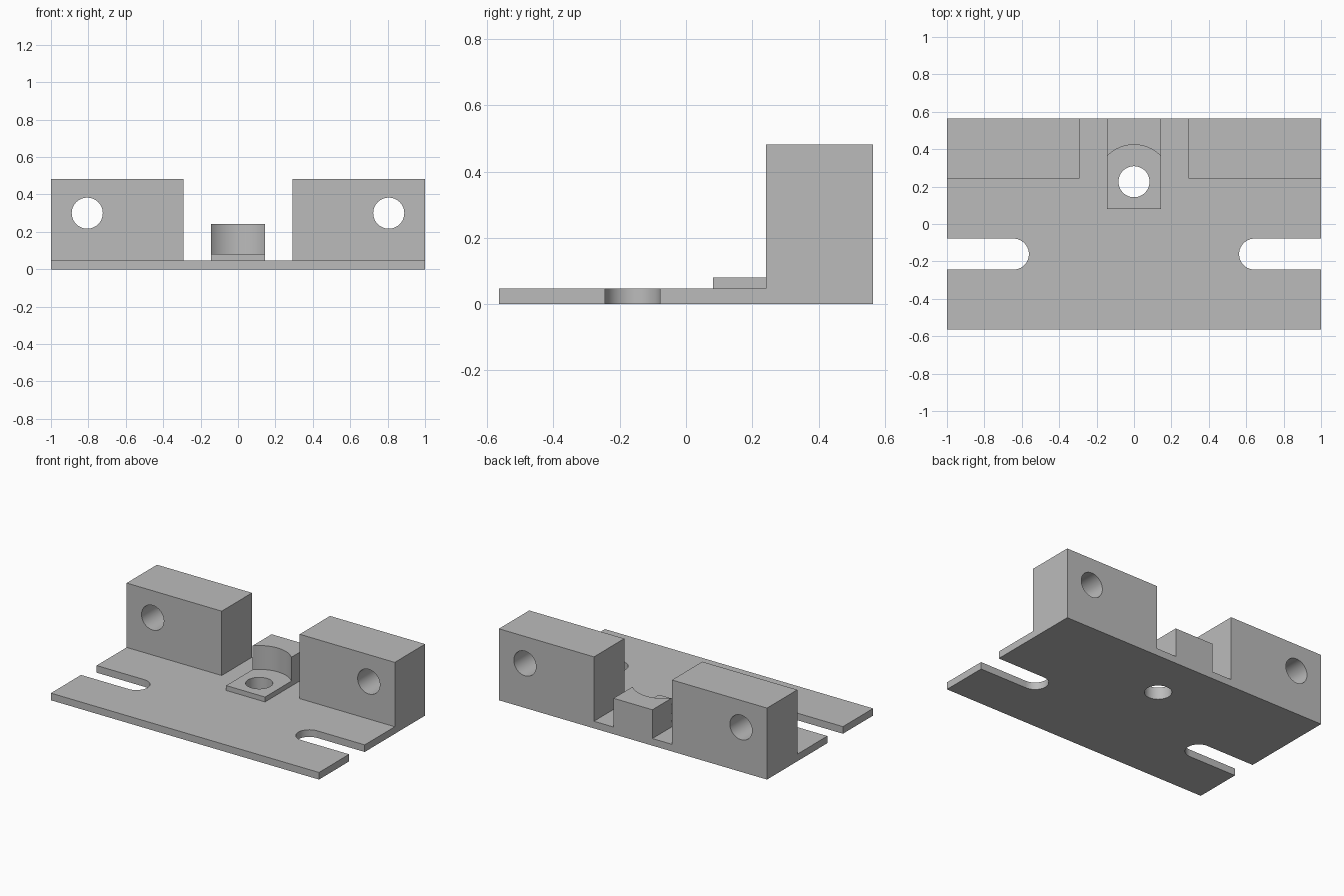
import bpy
import math
from mathutils import Vector

cube = bpy.data.objects.get("Cube")
if cube:
    bpy.data.objects.remove(cube, do_unlink=True)

grey = bpy.data.materials.new("plain grey")
grey.use_nodes = True
GREY = (0.5, 0.5, 0.5, 1)
grey.diffuse_color = GREY
grey.node_tree.nodes["Principled BSDF"].inputs["Base Color"].default_value = GREY

HALF_DEPTH = 0.565
PLATE = 0.048
PAD = 0.081
HOLE_R = 0.083
BOLT_Y = 0.226
SLOT_Y = -0.161


def box(name, low, high):
    low, high = Vector(low), Vector(high)
    bpy.ops.mesh.primitive_cube_add(size=1, location=(low + high) / 2)
    ob = bpy.context.object
    ob.name = name
    ob.scale = high - low
    bpy.ops.object.transform_apply(location=True, rotation=True, scale=True)
    ob.data.materials.append(grey)
    return ob


def cylinder(name, radius, depth, centre, tilt=0):
    bpy.ops.mesh.primitive_cylinder_add(vertices=64, radius=radius, depth=depth,
                                        location=centre, rotation=(tilt, 0, 0))
    ob = bpy.context.object
    ob.name = name
    bpy.ops.object.transform_apply(location=True, rotation=True, scale=True)
    ob.data.materials.append(grey)
    return ob


def combine(target, tool, operation):
    """Apply a boolean and discard the tool object."""
    tool.hide_render = True
    mod = target.modifiers.new("join", 'BOOLEAN')
    mod.operation = operation
    mod.solver = 'EXACT'
    mod.object = tool
    bpy.ops.object.select_all(action='DESELECT')
    bpy.context.view_layer.objects.active = target
    target.select_set(True)
    bpy.ops.object.modifier_apply(modifier=mod.name)
    bpy.data.objects.remove(tool, do_unlink=True)


# Base plate
bracket = box("mounting_bracket", (-1, -HALF_DEPTH, 0), (1, HALF_DEPTH, PLATE))

# Rear stop, scooped for the bolt head
stop = box("rear_stop", (-0.145, 0.3, 0), (0.145, HALF_DEPTH, 0.242))
combine(stop, cylinder("bolt_clearance", 0.198, 0.6, (0, BOLT_Y, PAD + 0.3)), 'DIFFERENCE')

# Raised bolt pad
pad = box("bolt_pad", (-0.145, PAD, 0), (0.145, HALF_DEPTH, PAD))
combine(pad, stop, 'UNION')
combine(bracket, pad, 'UNION')
combine(bracket, cylinder("bolt_hole", HOLE_R, 1, (0, BOLT_Y, 0)), 'DIFFERENCE')

# Side blocks with cross holes, and open slots in the plate
for side in (-1, 1):
    xs = sorted((side * 0.291, side))
    block = box("side_block", (xs[0], 0.242, 0), (xs[1], HALF_DEPTH, 0.482))
    drill = cylinder("block_hole", HOLE_R, 1, (side * 0.806, 0.4, 0.3), math.pi / 2)
    combine(block, drill, 'DIFFERENCE')
    combine(bracket, block, 'UNION')

    combine(bracket, cylinder("slot_end", HOLE_R, 0.3, (side * 0.645, SLOT_Y, 0)), 'DIFFERENCE')
    xs = sorted((side * 0.645, side * 1.2))
    combine(bracket, box("slot", (xs[0], SLOT_Y - HOLE_R, -0.1),
                         (xs[1], SLOT_Y + HOLE_R, 0.1)), 'DIFFERENCE')

# Smooth the round walls, keep the edges sharp
bpy.ops.object.select_all(action='DESELECT')
bracket.select_set(True)
bpy.context.view_layer.objects.active = bracket
bpy.ops.object.shade_smooth_by_angle(angle=math.radians(30))
bracket.data.materials.clear()
bracket.data.materials.append(grey)
for face in bracket.data.polygons:
    face.material_index = 0
